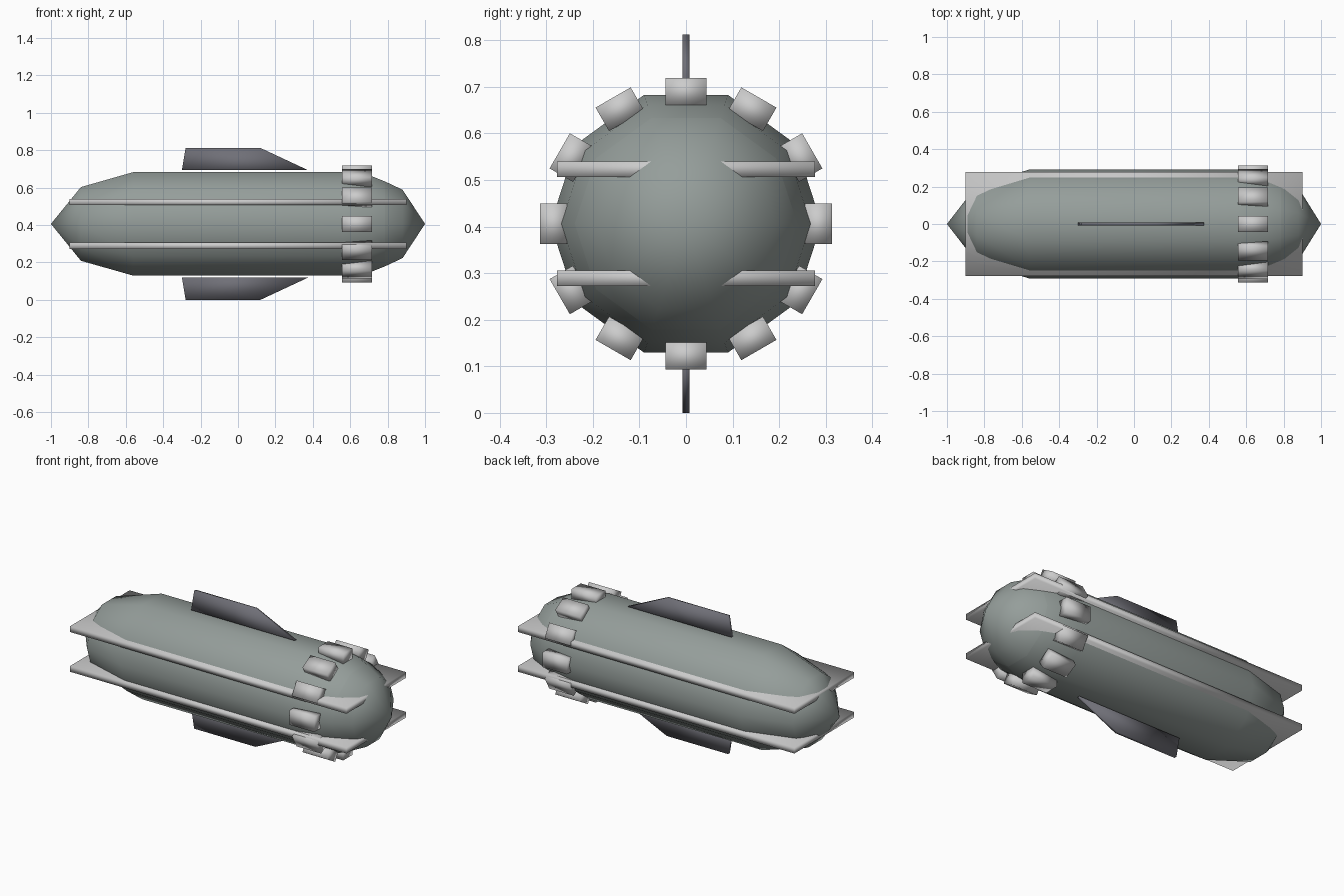
import bpy, bmesh, math
from mathutils import Matrix

if "Cube" in bpy.data.objects:
    bpy.data.objects.remove(bpy.data.objects["Cube"])

CZ = 0.406  # height of the hull axis


def material(name, rgb):
    m = bpy.data.materials.new(name)
    m.diffuse_color = (*rgb, 1)
    m.use_nodes = True
    m.node_tree.nodes["Principled BSDF"].inputs["Base Color"].default_value = m.diffuse_color
    return m


HULL = material("hull_grey_green", (0.30, 0.34, 0.325))
DARK = material("fin_grey", (0.16, 0.16, 0.185))


def finish(name, bm, mat=None):
    for f in bm.faces:
        f.smooth = True
    me = bpy.data.meshes.new(name)
    bm.to_mesh(me)
    bm.free()
    ob = bpy.data.objects.new(name, me)
    ob.location.z = CZ
    if mat:
        me.materials.append(mat)
    bpy.context.collection.objects.link(ob)
    return ob


def box(name, size, matrix):
    bm = bmesh.new()
    bmesh.ops.create_cube(bm, size=1, matrix=matrix @ Matrix.Diagonal((*size, 1)))
    return finish(name, bm)


def lathe(name, profile, inward=False, sides=10):
    # ten-sided surface around the x axis, radius 0 makes a tip
    bm = bmesh.new()
    rings = []
    for x, r in profile:
        if r == 0:
            rings.append([bm.verts.new((x, 0, 0))] * sides)
        else:
            rings.append([bm.verts.new((x, r * math.cos(a), r * math.sin(a)))
                          for a in (math.tau * i / sides for i in range(sides))])
    for p, q in zip(rings, rings[1:]):
        for i in range(sides):
            j = (i + 1) % sides
            loop = [p[i], q[i], q[j], p[j]]
            bm.faces.new(list(dict.fromkeys(loop)))
    bm.normal_update()
    # make normals point away from the axis, or toward it for the end cap
    for f in bm.faces:
        c = f.calc_center_median()
        out = f.normal.y * c.y + f.normal.z * c.z > 0
        if out == inward:
            f.normal_flip()
    return finish(name, bm, HULL)


# hull with pointed tail, and the nose cap whose faces look inward
lathe("hull", [(-1, 0), (-0.84, 0.207), (-0.56, 0.291), (0.56, 0.291),
               (0.715, 0.268), (0.785, 0.239)])
lathe("nose_cap", [(0.785, 0.239), (0.88, 0.192), (1, 0)], inward=True)

# two full-width slabs running through the hull
for side, name in ((1, "upper_side_rail"), (-1, "lower_side_rail")):
    box(name, (1.8, 0.554, 0.034), Matrix.Translation((0, 0, side * 0.117)))

# ring of twelve blocks round the nose
for i in range(12):
    m = Matrix.Rotation(math.tau * i / 12, 4, 'X') @ Matrix.Translation((0.636, 0, 0.284))
    box(f"ring_block_{i + 1}", (0.16, 0.087, 0.058), m)

# dorsal and ventral fins
FIN = [(-0.30, 0.287), (0.375, 0.287), (0.12, 0.406), (-0.28, 0.406)]
for side, name in ((1, "top_fin"), (-1, "bottom_fin")):
    bm = bmesh.new()
    face = bm.faces.new([bm.verts.new((x, -0.008, side * z)) for x, z in FIN])
    ext = bmesh.ops.extrude_face_region(bm, geom=[face])
    new = [v for v in ext["geom"] if isinstance(v, bmesh.types.BMVert)]
    bmesh.ops.translate(bm, verts=new, vec=(0, 0.016, 0))
    if len(bm.faces) == 5:
        bm.faces.new([v for v in bm.verts if v not in new])
    bmesh.ops.recalc_face_normals(bm, faces=bm.faces)
    finish(name, bm, DARK)
